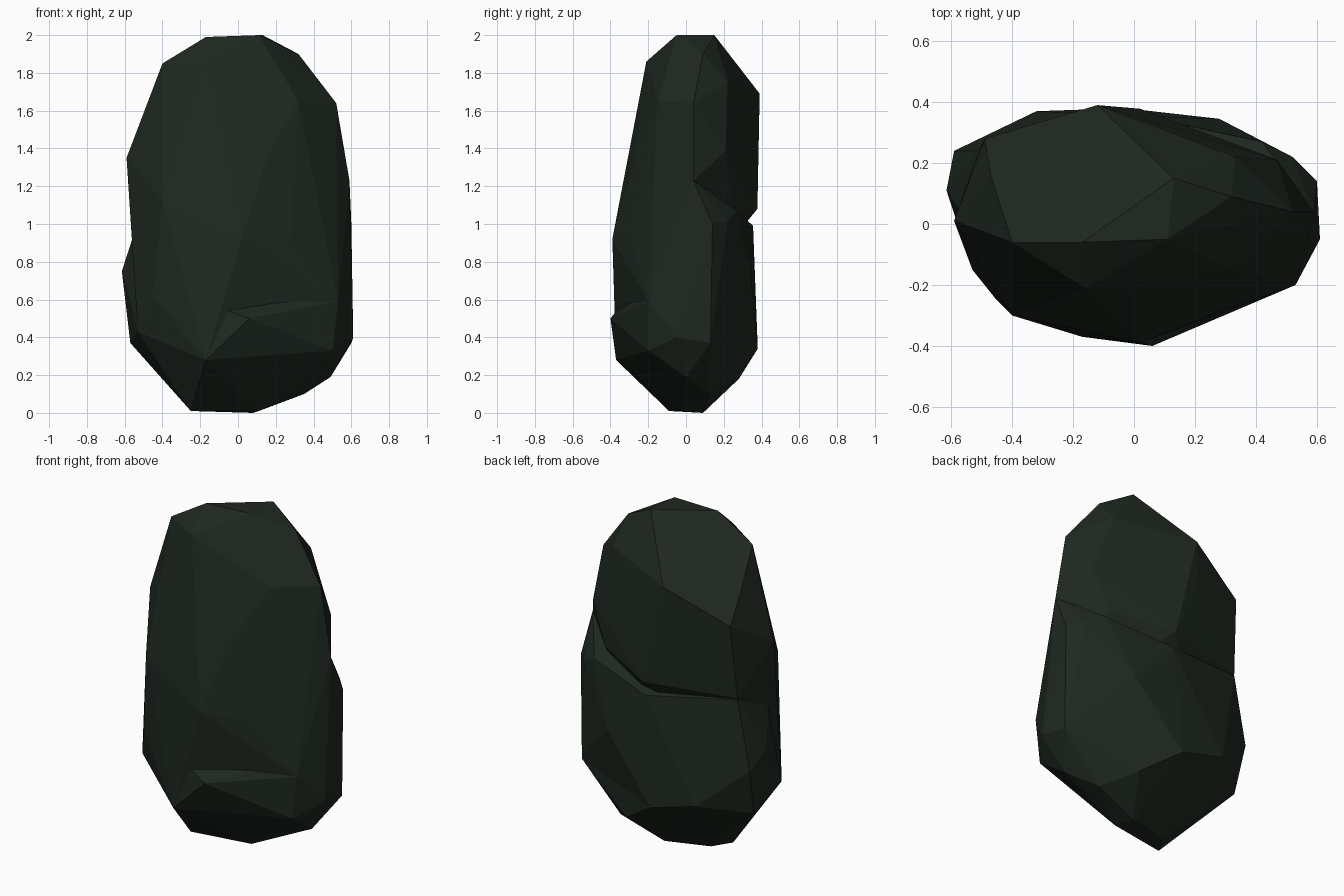
import bpy
import bmesh

# Remove only the default cube
default_cube = bpy.data.objects.get("Cube")
if default_cube:
    bpy.data.objects.remove(default_cube, do_unlink=True)

# One dark mossy stone colour
STONE_COLOUR = (0.013, 0.021, 0.014, 1.0)
stone = bpy.data.materials.new("dark green stone")
stone.use_nodes = True
stone.diffuse_color = STONE_COLOUR
shader = next(n for n in stone.node_tree.nodes if n.type == "BSDF_PRINCIPLED")
shader.inputs["Base Color"].default_value = STONE_COLOUR
shader.inputs["Roughness"].default_value = 0.9


def chipped_mass(name, corners):
    """A faceted lump of stone: the convex hull of its corner points."""
    bm = bmesh.new()
    for corner in corners:
        bm.verts.new(corner)
    hull = bmesh.ops.convex_hull(bm, input=bm.verts[:])
    unused = {g for g in hull["geom_interior"] + hull["geom_unused"]
              if isinstance(g, bmesh.types.BMVert)}
    bmesh.ops.delete(bm, geom=list(unused), context="VERTS")
    bmesh.ops.recalc_face_normals(bm, faces=bm.faces[:])
    mesh = bpy.data.meshes.new(name)
    bm.to_mesh(mesh)
    bm.free()
    mesh.materials.append(stone)
    obj = bpy.data.objects.new(name, mesh)
    bpy.context.collection.objects.link(obj)
    return obj


def fuse(target, other):
    """Merge another lump into the target and discard it."""
    union = target.modifiers.new("fuse", "BOOLEAN")
    union.operation = "UNION"
    union.solver = "EXACT"
    union.object = other
    bpy.context.view_layer.objects.active = target
    bpy.ops.object.modifier_apply(modifier=union.name)
    bpy.data.objects.remove(other, do_unlink=True)


# Upper mass: flat crown, sloping shoulders, front face running down to the hip
crown = [(-.17, -.06, 1.99), (.11, -.05, 2), (.13, .15, 2), (.32, .09, 1.9),
         (-.4, -.06, 1.85), (-.16, -.21, 1.86)]
shoulders = [(.33, .22, 1.75), (.52, .04, 1.64), (.32, -.15, 1.65),
             (-.12, .39, 1.69), (-.47, .16, 1.65), (.16, -.265, 1.37),
             (.47, .21, 1.39), (-.49, .28, 1.51), (-.59, .01, 1.35),
             (.59, .04, 1.23), (-.15, .367, 1.43)]
front_face = [(-.4, -.3, 1.12), (.02, -.39, .92), (.28, -.285, .89),
              (.53, -.2, .59), (-.45, -.25, .62), (-.17, -.37, .28),
              (-.53, -.15, .43)]
waist = [(.37, .24, 1.15), (.02, .378, 1.08), (-.51, .24, 1.07),
         (-.55, .01, .95)]
rock = chipped_mass("rock", crown + shoulders + front_face + waist)

# Low ring of corners shared by the belly and the base
hips = [(-.32, .37, .42), (-.03, .38, .34), (-.57, .17, .37),
        (-.53, -.15, .43), (.61, -.05, .4), (.6, .13, .37), (.5, -.2, .33)]

# Belly: the back half below the waist
belly = [(.59, .04, 1.23), (.6, .14, 1), (.52, .22, 1.02), (.42, .27, 1.07),
         (.02, .355, .99), (-.51, .24, 1.06), (-.55, .01, .95),
         (.28, .345, .71), (-.615, .11, .75), (-.59, .24, .65),
         (.53, -.2, .59)]

# Base: a jutting front ledge that tapers to a narrow foot
ledge = [(.06, -.4, .5), (.53, -.2, .59), (-.08, -.36, .55), (.28, -.28, .59),
         (-.17, -.37, .28)]
foot = [(-.25, -.09, .01), (-.18, .02, .01), (.11, -.03, .01), (.08, .09, 0),
        (.2, .28, .18), (.35, .12, .1), (.49, 0, .19)]

# Fuse the masses into one flat-faceted stone
fuse(rock, chipped_mass("belly", belly + hips))
fuse(rock, chipped_mass("base", ledge + hips + foot))
rock.select_set(True)
bpy.ops.object.shade_flat()
